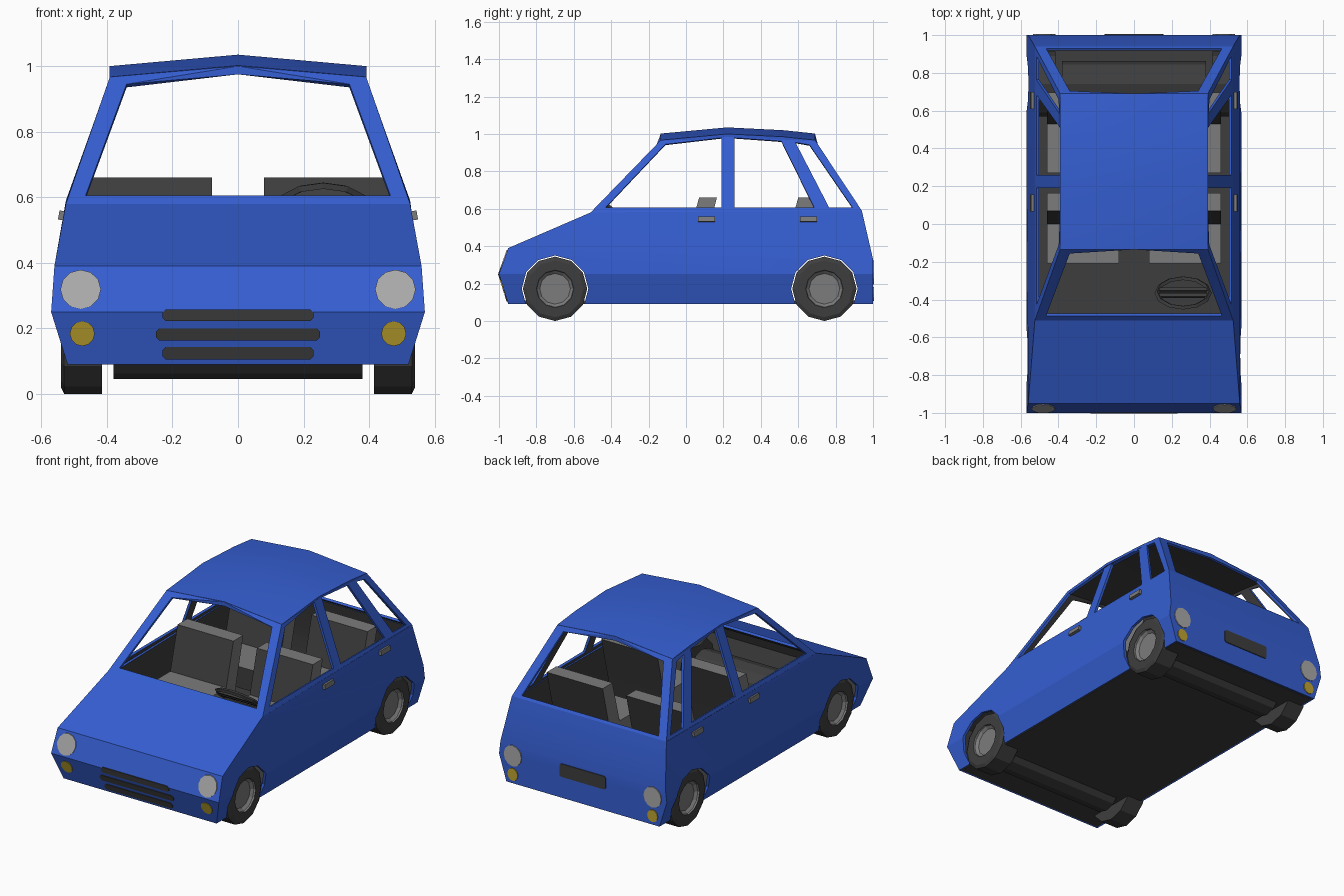
import bpy, bmesh, math
from mathutils import Vector, Matrix

if "Cube" in bpy.data.objects:
    bpy.data.objects.remove(bpy.data.objects["Cube"])

def mat(name, *rgb):
    m = bpy.data.materials.new(name)
    m.diffuse_color = (*rgb, 1)
    m.use_nodes = True
    m.node_tree.nodes["Principled BSDF"].inputs["Base Color"].default_value = m.diffuse_color
    return m

BLUE = mat("blue paint", .035, .112, .64)
DARK = mat("dark grey", .048, .048, .048)
GREY = mat("mid grey", .2, .2, .2)
LAMP = mat("pale lamp", .4, .4, .4)
AMBER = mat("amber", .52, .37, .03)

def finish(bm, name, *mats, closed=True):
    if closed:
        bmesh.ops.recalc_face_normals(bm, faces=bm.faces)
    else:  # open shells: point normals away from the cabin centre
        bm.normal_update()
        for f in bm.faces:
            if f.normal.dot(f.calc_center_median() - Vector((0, .1, .45))) < 0:
                f.normal_flip()
    me = bpy.data.meshes.new(name)
    bm.to_mesh(me)
    bm.free()
    ob = bpy.data.objects.new(name, me)
    bpy.context.collection.objects.link(ob)
    for m in mats:
        me.materials.append(m)
    return ob

def apply_mods(ob):
    dg = bpy.context.evaluated_depsgraph_get()
    me = bpy.data.meshes.new_from_object(ob.evaluated_get(dg))
    ob.modifiers.clear()
    ob.data = me
    bpy.ops.object.select_all(action='DESELECT')
    ob.select_set(True)
    bpy.context.view_layer.objects.active = ob
    bpy.ops.object.shade_smooth_by_angle(angle=math.radians(22))

def thicken(ob, t):
    s = ob.modifiers.new("thickness", 'SOLIDIFY')
    s.thickness, s.offset, s.material_offset = t, -1, 1

def box(name, m, lo, hi, rot=0):
    bm = bmesh.new()
    lo, hi = Vector(lo), Vector(hi)
    bmesh.ops.create_cube(bm, size=1)
    bmesh.ops.scale(bm, vec=hi - lo, verts=bm.verts)
    bmesh.ops.rotate(bm, matrix=Matrix.Rotation(rot, 3, 'Y'), verts=bm.verts)
    bmesh.ops.translate(bm, vec=(lo + hi) / 2, verts=bm.verts)
    return finish(bm, name, m)

def lathe(name, profile, side, y, z, mats, n=12, rule=None):
    """Revolve (x, radius) points around the x axis."""
    bm = bmesh.new()
    rings = [[bm.verts.new((side * x, y + r * math.sin(2 * math.pi * k / n),
                            z + r * math.cos(2 * math.pi * k / n))) for k in range(n)]
             for x, r in profile]
    for i in range(len(rings) - 1):
        for k in range(n):
            a, b = rings[i], rings[i + 1]
            f = bm.faces.new((a[k], a[(k + 1) % n], b[(k + 1) % n], b[k]))
            f.material_index = int(bool(rule and rule(i)))
    bm.faces.new(rings[0])
    bm.faces.new(rings[-1]).material_index = 1 if rule else 0
    return finish(bm, name, *mats)

# lower body: stacked rows (front y, front z, rear y, rear z, half width)
rows = [(-.95, .09, 1, .09, .52), (-1, .25, 1, .25, .57),
        (-.95, .39, 1, .33, .56), (-.51, .58, .94, .59, .525)]
bm = bmesh.new()
loops = [[bm.verts.new(p) for p in ((-w, yf, zf), (w, yf, zf), (w, yr, zr), (-w, yr, zr))]
         for yf, zf, yr, zr, w in rows]
for a, b in zip(loops, loops[1:]):
    for k in range(4):
        bm.faces.new((a[k], a[(k + 1) % 4], b[(k + 1) % 4], b[k]))
body = finish(bm, "lower_body", BLUE, DARK, closed=False)
thicken(body, .025)

# wheels, arches cut around them, axles
WHEELS = [(s, y) for s in (1, -1) for y in (-.70, .74)]
cutters = []
for s, y in WHEELS:
    c = lathe("arch_cutter", [(.38, .178), (.65, .178)], s, y, .172, [BLUE])
    c.hide_render = True
    b = body.modifiers.new("arch", 'BOOLEAN')
    b.object, b.operation, b.solver = c, 'DIFFERENCE', 'EXACT'
    cutters.append(c)
    lathe("wheel", [(.415, .172), (.53, .172), (.54, .152), (.54, .1), (.53, .098), (.515, .082)],
          s, y, .172, [DARK, GREY], rule=lambda i: i >= 3)
bpy.context.view_layer.update()
apply_mods(body)
for c in cutters:
    bpy.data.objects.remove(c)
for y in (-.70, .74):
    lathe("axle", [(-.38, .122), (.38, .122)], 1, y, .168, [DARK])
box("floor", DARK, (-.51, -.94, .09), (.51, .985, .11))

# cabin frames: flat outline with window holes, then mapped into place
def frame(name, outlines, place):
    bm = bmesh.new()
    edges = []
    for pts in outlines:
        vs = [bm.verts.new((u, v, 0)) for u, v in pts]
        edges += [bm.edges.new((vs[i - 1], vs[i])) for i in range(len(vs))]
    bmesh.ops.triangle_fill(bm, use_beauty=True, edges=edges, normal=(0, 0, 1))
    for v in bm.verts:
        v.co = place(v.co.x, v.co.y)
    ob = finish(bm, name, BLUE, DARK, closed=False)
    thicken(ob, .015)
    apply_mods(ob)

ROOF = [(-.135, .967), (.22, 1.0), (.52, .985), (.69, .967)]
side_outline = [(-.51, .58), (.94, .59)] + ROOF[::-1]
side_windows = [[(-.43, .607), (.19, .607), (.19, .98), (-.11, .945)],
                [(.26, .607), (.685, .607), (.51, .962), (.26, .98)],
                [(.765, .607), (.89, .607), (.66, .942), (.585, .955)]]
for s in (1, -1):
    frame("side_frame", [side_outline] + side_windows,
          lambda y, z, s=s: (s * (.525 - max(0, z - .585) * .351), y, z))

def end_outline(z0):
    return [(-.525, z0), (.525, z0), (.39, .967), (0, 1.0), (-.39, .967)]
end_hole = [(-.465, .605), (.465, .605), (.34, .945), (0, .975), (-.34, .945)]
frame("windshield_frame", [end_outline(.58), end_hole],
      lambda x, z: (x, min(-.135, -.51 + (z - .58) * .969), z))
frame("rear_window_frame", [end_outline(.59), end_hole],
      lambda x, z: (x, max(.69, .94 - (z - .59) * .663), z))

# roof
bm = bmesh.new()
grid = [[bm.verts.new((x, y, z + dz)) for x, dz in ((-.392, 0), (0, .035), (.392, 0))]
        for y, z in ROOF]
for a, b in zip(grid, grid[1:]):
    for k in (0, 1):
        bm.faces.new((a[k], a[k + 1], b[k + 1], b[k]))
roof = finish(bm, "roof", BLUE, DARK, closed=False)
thicken(roof, .015)
apply_mods(roof)

# thin plates lying on the front and rear surfaces
def nose(z):
    return -1 + (z - .25) * .357 if z > .25 else -1 + (.25 - z) * .3125

def plate(name, m, pts, surf, out):
    bm = bmesh.new()
    a, b = [[bm.verts.new((x, surf(z) + d * out, z)) for x, z in pts] for d in (-.003, .005)]
    bm.faces.new(a)
    bm.faces.new(b)
    for i in range(len(pts)):
        bm.faces.new((a[i - 1], a[i], b[i], b[i - 1]))
    finish(bm, name, m)

def disc(cx, cz, rx, rz, n=12):
    return [(cx + rx * math.cos(2 * math.pi * k / n), cz + rz * math.sin(2 * math.pi * k / n))
            for k in range(n)]

def bar(hw, z0, z1):
    c = .01
    return [(-hw, z0 + c), (-hw + c, z0), (hw - c, z0), (hw, z0 + c),
            (hw, z1 - c), (hw - c, z1), (-hw + c, z1), (-hw, z1 - c)]

def tail(z):
    return 1.0

for s in (1, -1):
    plate("headlight", LAMP, disc(s * .48, .319, .062, .06), nose, -1)
    plate("front_indicator", AMBER, disc(s * .475, .184, .038, .038), nose, -1)
    plate("tail_light", LAMP, disc(s * .475, .26, .06, .064), tail, 1)
    plate("rear_indicator", AMBER, disc(s * .475, .145, .035, .038), tail, 1)
for hw, z0, z1 in ((.23, .222, .258), (.25, .163, .2), (.23, .105, .143)):
    plate("grille_bar", DARK, bar(hw, z0, z1), nose, -1)
plate("rear_plate", DARK, bar(.157, .22, .3), tail, 1)

# door handles
for s in (1, -1):
    for y in (.065, .61):
        box("door_handle", GREY, (s * .535 - .012, y, .53), (s * .535 + .012, y + .09, .558), -s * .18)

# seats: cushion and leaning backrest, dark on front and back
def seat(x0, x1, front, hinge):
    side = [(front, .27), (hinge + .07, .27), (hinge + .1, .40), (hinge + .165, .66),
            (hinge + .07, .66), (hinge, .40), (front, .40)]
    bm = bmesh.new()
    a, b = [[bm.verts.new((x, y, z)) for y, z in side] for x in (x0, x1)]
    bm.faces.new(a)
    bm.faces.new(b)
    for i in range(len(side)):
        bm.faces.new((a[i - 1], a[i], b[i], b[i - 1]))
    bm.normal_update()
    for f in bm.faces:
        f.material_index = int(abs(f.normal.y) > .7)
    finish(bm, "seat", GREY, DARK)

for s in (1, -1):
    for front, hinge in ((-.21, 0), (.27, .53)):
        seat(s * .08, s * .46, front, hinge)

# steering wheel: tilted ring with two spokes
bm = bmesh.new()
N, M = 12, 4
ring = [[bm.verts.new(((.138 + .013 * math.cos(q)) * math.cos(p),
                       (.105 + .013 * math.cos(q)) * math.sin(p), .013 * math.sin(q)))
         for q in (2 * math.pi * j / M for j in range(M))]
        for p in (2 * math.pi * i / N for i in range(N))]
for i in range(N):
    for j in range(M):
        a, b = ring[i - 1], ring[i]
        bm.faces.new((a[j - 1], a[j], b[j], b[j - 1]))
for y in (-.02, .02):
    v = bmesh.ops.create_cube(bm, size=1)["verts"]
    bmesh.ops.scale(bm, vec=(.265, .022, .015), verts=v)
    bmesh.ops.translate(bm, vec=(0, y, 0), verts=v)
bmesh.ops.rotate(bm, matrix=Matrix.Rotation(math.radians(-42), 3, 'X'), verts=bm.verts)
bmesh.ops.translate(bm, vec=(.26, -.365, .565), verts=bm.verts)
finish(bm, "steering_wheel", DARK)
